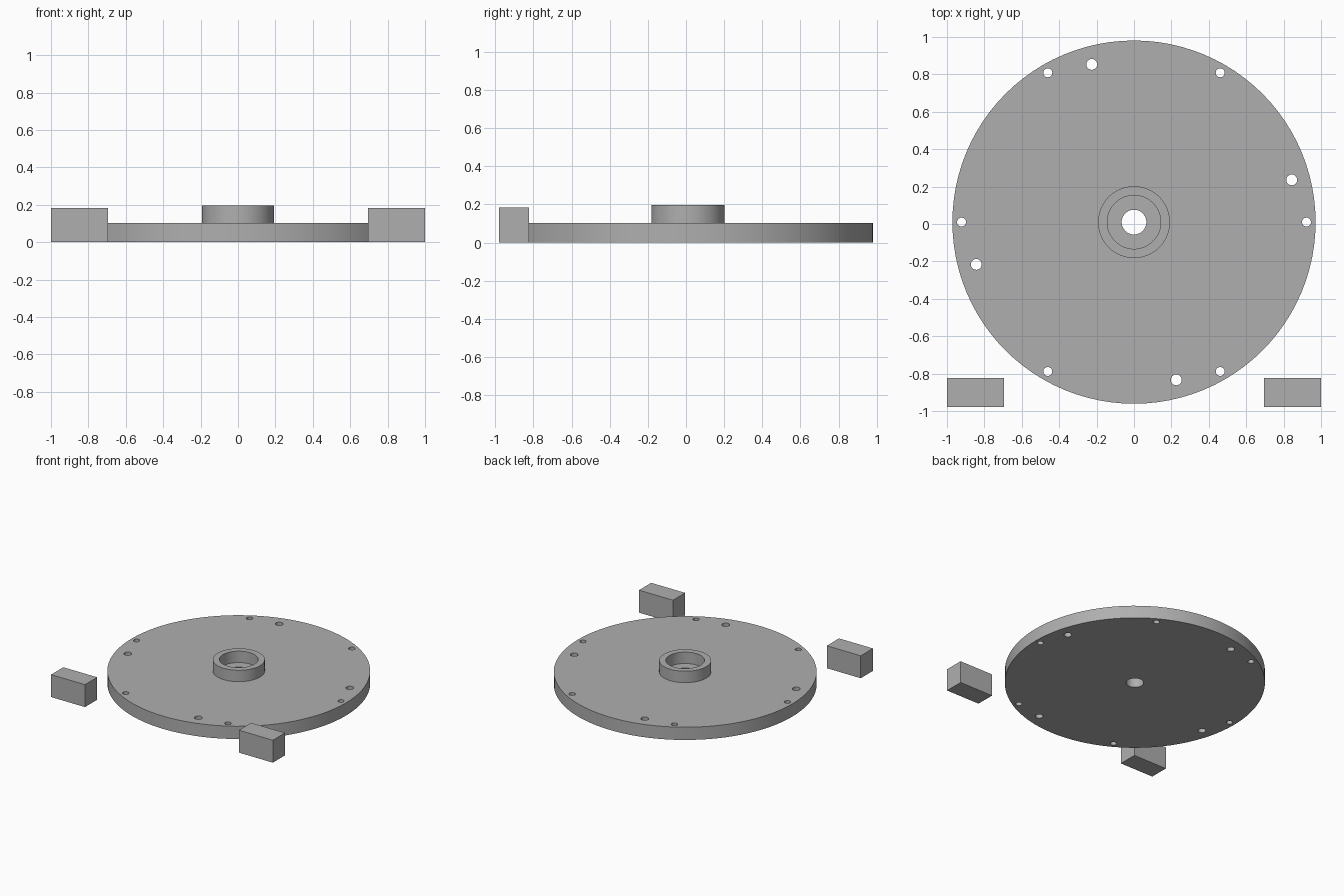
import bpy
import bmesh
from math import cos, sin, pi, radians
from mathutils import Matrix, Vector

cube = bpy.data.objects.get("Cube")
if cube:
    bpy.data.objects.remove(cube, do_unlink=True)

CENTRE = Vector((0, 0.01, 0))
PLATE_TOP = 0.104

grey = bpy.data.materials.new("plain grey")
grey.use_nodes = True
colour = (0.43, 0.43, 0.43, 1)
grey.diffuse_color = colour
grey.node_tree.nodes["Principled BSDF"].inputs["Base Color"].default_value = colour


def add_object(name, bm):
    bmesh.ops.recalc_face_normals(bm, faces=bm.faces)
    mesh = bpy.data.meshes.new(name)
    bm.to_mesh(mesh)
    bm.free()
    mesh.materials.append(grey)
    obj = bpy.data.objects.new(name, mesh)
    bpy.context.scene.collection.objects.link(obj)
    return obj


def lathe(name, profile, segments):
    """Revolve a closed (radius, height) profile about the plate axis."""
    bm = bmesh.new()
    rings = []
    for i in range(segments):
        a = 2 * pi * i / segments
        rings.append([bm.verts.new(CENTRE + Vector((r * cos(a), r * sin(a), z)))
                      for r, z in profile])
    n = len(profile)
    for i, ring in enumerate(rings):
        after = rings[(i + 1) % segments]
        for k in range(n):
            m = (k + 1) % n
            bm.faces.new((ring[k], after[k], after[m], ring[m]))
    return add_object(name, bm)


# Round plate with a raised hub, a shallow socket and a through bore
plate = lathe("round_plate_with_hub", [
    (0.066, 0), (0.971, 0), (0.971, PLATE_TOP), (0.192, PLATE_TOP),
    (0.192, 0.197), (0.143, 0.197), (0.143, PLATE_TOP), (0.066, PLATE_TOP),
], 96)

# Bolt holes: six small and four larger, on two circles
drill = bmesh.new()
for count, start, circle, radius in ((6, 0, 0.922, 0.024), (4, 15, 0.873, 0.029)):
    for i in range(count):
        a = radians(start) + 2 * pi * i / count
        spot = CENTRE + Vector((circle * cos(a), circle * sin(a), PLATE_TOP / 2))
        bmesh.ops.create_cone(drill, cap_ends=True, segments=24, radius1=radius,
                              radius2=radius, depth=0.3,
                              matrix=Matrix.Translation(spot))
cutter = add_object("bolt_hole_cutter", drill)
cutter.hide_render = True
cut = plate.modifiers.new("bolt holes", 'BOOLEAN')
cut.operation = 'DIFFERENCE'
cut.solver = 'EXACT'
cut.object = cutter
bpy.context.view_layer.update()
graph = bpy.context.evaluated_depsgraph_get()
drilled = bpy.data.meshes.new_from_object(plate.evaluated_get(graph))
plate.modifiers.clear()
plate.data = drilled
bpy.data.objects.remove(cutter, do_unlink=True)

# Smooth round walls, sharp rims
bpy.ops.object.select_all(action='DESELECT')
plate.select_set(True)
bpy.context.view_layer.objects.active = plate
bpy.ops.object.shade_smooth_by_angle(angle=radians(30))

# Two loose rectangular blocks at the front corners
for name, side in (("left_block", 1), ("right_block", -1)):
    bm = bmesh.new()
    place = Matrix.Translation((side * 0.847, -0.901, 0.0915))
    size = Matrix.Diagonal((0.306, 0.157, 0.183, 1))
    bmesh.ops.create_cube(bm, size=1, matrix=place @ size)
    add_object(name, bm)
